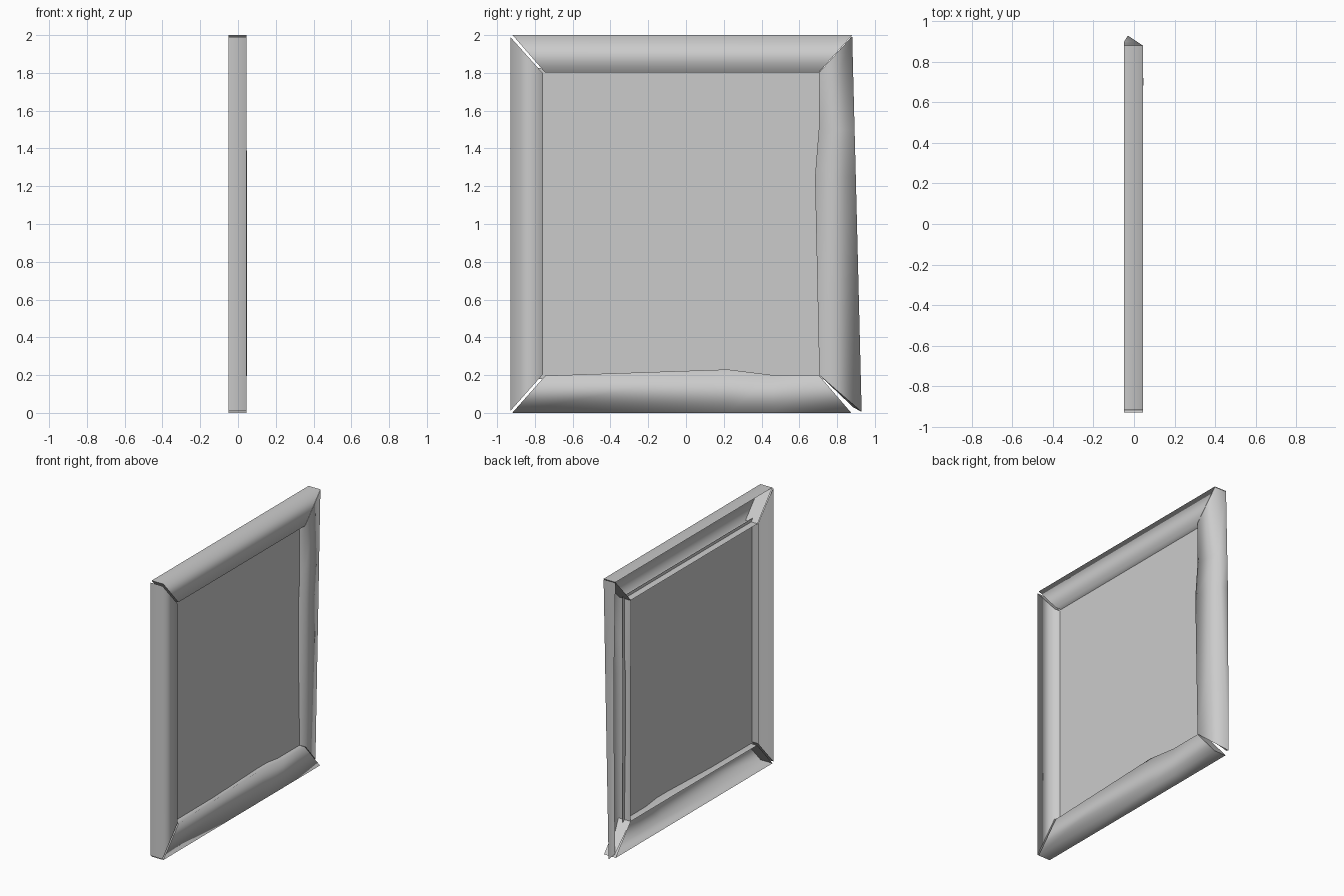
import bpy, bmesh

if "Cube" in bpy.data.objects:
    bpy.data.objects.remove(bpy.data.objects["Cube"])

BACK, FRONT = -0.05, 0.045


def ring(outer, inner):
    """Square channel section: outer wall, face, inner lip (open at the back)."""
    return [(BACK, *outer), (FRONT, *outer), (FRONT, *inner), (BACK, *inner)]


def rail(name, rings):
    """Loft a hollow channel through its sections and cap the mitred ends."""
    bm = bmesh.new()
    loops = [[bm.verts.new(p) for p in r] for r in rings]
    for a, b in zip(loops, loops[1:]):
        for i in range(3):
            bm.faces.new((a[i], b[i], b[i + 1], a[i + 1])).smooth = True
    for end in (loops[0], loops[-1][::-1]):
        cap = bm.faces.new(end)
        for e in cap.edges:
            e.smooth = False
    bmesh.ops.recalc_face_normals(bm, faces=bm.faces)
    # keep the normals of the front face pointing out of the frame
    if sum(f.normal.x * f.calc_area() for f in bm.faces) < 0:
        bmesh.ops.reverse_faces(bm, faces=bm.faces)
    me = bpy.data.meshes.new(name)
    bm.to_mesh(me)
    bm.free()
    ob = bpy.data.objects.new(name, me)
    bpy.context.collection.objects.link(ob)
    return ob


# Straight rails
rail("left_rail", [ring((-0.93, 0.01), (-0.757, 0.205)),
                   ring((-0.93, 1.99), (-0.757, 1.797))])
rail("top_rail", [ring((-0.918, 2.0), (-0.747, 1.803)),
                  ring((0.88, 2.0), (0.703, 1.803))])

# Warped bottom rail: the lip swells inward along its length
bulge = ring((0.22, 0.0), (0.22, 0.2))
bulge[2] = (FRONT, 0.22, 0.23)
rail("bottom_rail", [ring((-0.92, 0.0), (-0.745, 0.197)),
                     bulge,
                     ring((0.46, 0.0), (0.46, 0.2)),
                     ring((0.875, 0.0), (0.703, 0.2))])

# Warped right rail: lip swells, lower end twists outward and back
swell = ring((0.899, 1.25), (0.705, 1.25))
swell[1] = (0.017, 0.899, 1.25)
swell[2] = (FRONT + 0.003, 0.683, 1.25)
upper = ring((0.8925, 1.5), (0.703, 1.5))
upper[1] = (0.026, 0.8925, 1.5)
foot = [(BACK, 0.885, 0.03), (-0.03, 0.93, 0.005),
        (FRONT + 0.003, 0.706, 0.2), (BACK, 0.706, 0.2)]
rail("right_rail", [ring((0.88, 1.995), (0.703, 1.8)), upper, swell, foot])

# Recessed panel, its edges passing slightly through the inner lips
bm = bmesh.new()
bm.faces.new([bm.verts.new((0.0, y, z)) for y, z in
              ((-0.78, 0.18), (0.725, 0.18), (0.725, 1.825), (-0.78, 1.825))])
me = bpy.data.meshes.new("panel")
bm.to_mesh(me)
bm.free()
bpy.context.collection.objects.link(bpy.data.objects.new("panel", me))
